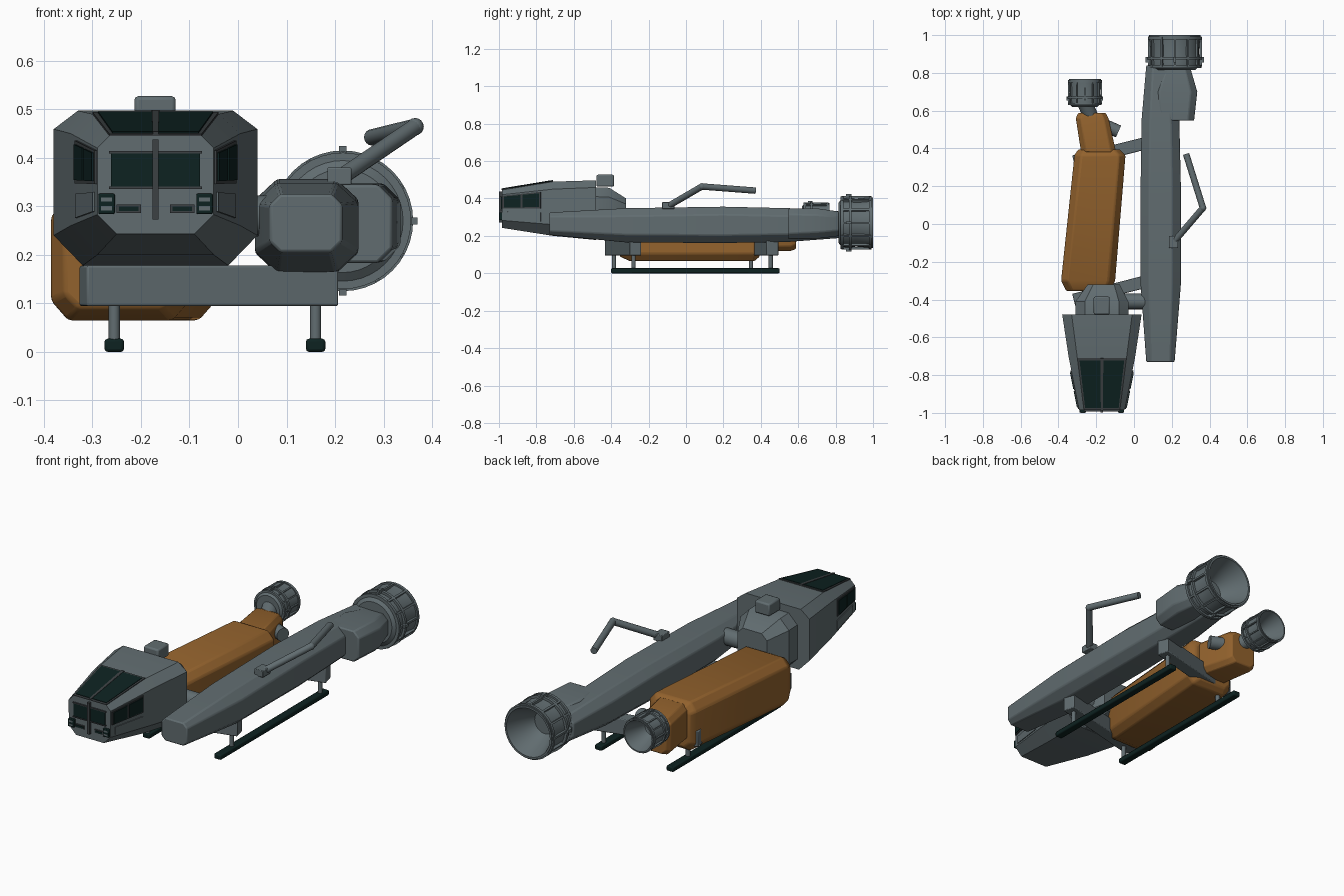
import bpy, bmesh, math
from mathutils import Vector, Matrix

if "Cube" in bpy.data.objects:
    bpy.data.objects.remove(bpy.data.objects["Cube"], do_unlink=True)


def material(name, rgb):
    m = bpy.data.materials.new(name)
    m.use_nodes = True
    m.diffuse_color = (*rgb, 1)
    m.node_tree.nodes["Principled BSDF"].inputs["Base Color"].default_value = (*rgb, 1)
    return m


GREY = material("hull grey", (0.12, 0.152, 0.163))
FRAME = material("frame grey", (0.045, 0.052, 0.056))
ORANGE = material("cargo orange", (0.29, 0.122, 0.026))
DARK = material("dark teal", (0.004, 0.016, 0.015))
made = []


def finish(name, bm, mat, bevel=0.0):
    bmesh.ops.recalc_face_normals(bm, faces=bm.faces)
    mesh = bpy.data.meshes.new(name)
    bm.to_mesh(mesh)
    bm.free()
    ob = bpy.data.objects.new(name, mesh)
    bpy.context.collection.objects.link(ob)
    mesh.materials.append(mat)
    if bevel:
        mod = ob.modifiers.new("bevel", "BEVEL")
        mod.width, mod.segments = bevel, 2
    made.append(ob)
    return ob


def octagon(y, x0, x1, z0, z1, cx, cz, top=None):
    """Chamfered rectangle at depth y; top gives the upper chamfer (x, z)."""
    tx, tz = top or (cx, cz)
    pts = [(x0 + cx, z0), (x1 - cx, z0), (x1, z0 + cz), (x1, z1 - tz),
           (x1 - tx, z1), (x0 + tx, z1), (x0, z1 - tz), (x0, z0 + cz)]
    return [Vector((x, y, z)) for x, z in pts]


def loft(name, rings, mat, bevel=0.0):
    bm = bmesh.new()
    loops = [[bm.verts.new(p) for p in r] for r in rings]
    n = len(rings[0])
    for a, b in zip(loops, loops[1:]):
        for i in range(n):
            j = (i + 1) % n
            bm.faces.new((a[i], a[j], b[j], b[i]))
    bm.faces.new(loops[0])
    bm.faces.new(loops[-1])
    return finish(name, bm, mat, bevel)


def box(name, centre, size, mat, bevel=0.0, rot=Matrix()):
    bm = bmesh.new()
    bmesh.ops.create_cube(bm, size=1, matrix=Matrix.Translation(centre) @ rot @ Matrix.Diagonal((*size, 1)))
    return finish(name, bm, mat, bevel)


def tube(name, a, b, r, mat, r2=None, sides=16):
    a, b = Vector(a), Vector(b)
    d = b - a
    m = Matrix.Translation((a + b) / 2) @ d.to_track_quat("Z", "Y").to_matrix().to_4x4()
    bm = bmesh.new()
    bmesh.ops.create_cone(bm, cap_ends=True, segments=sides, radius1=r,
                          radius2=r if r2 is None else r2, depth=d.length, matrix=m)
    return finish(name, bm, mat)


def panel(name, quad, u0, u1, v0, v1, mat, lift):
    """Thin plate on part of a quad (corners: u0v0, u1v0, u1v1, u0v1)."""
    p, q, r, s = quad
    normal = (q - p).cross(s - p).normalized()
    at = lambda u, v: p.lerp(q, u).lerp(s.lerp(r, u), v)
    flat = [at(u0, v0), at(u1, v0), at(u1, v1), at(u0, v1)]
    return loft(name, [[c - normal * 0.003 for c in flat], [c + normal * lift for c in flat]], mat)


def lathe(name, profile, x, z, mat, segments=40):
    bm = bmesh.new()
    vs = [bm.verts.new((x + r, y, z)) for r, y in profile]
    es = [bm.edges.new(e) for e in zip(vs, vs[1:])]
    bmesh.ops.spin(bm, geom=vs + es, cent=(x, 0, z), axis=(0, 1, 0), angle=math.tau,
                   steps=segments, use_duplicate=False)
    bmesh.ops.remove_doubles(bm, verts=bm.verts, dist=0.0005)
    return finish(name, bm, mat)


# Cockpit
front = octagon(-0.985, -0.29, -0.05, 0.243, 0.445, 0.04, 0.04, (0.025, 0.025))
mid = octagon(-0.71, -0.345, 0.005, 0.2, 0.49, 0.055, 0.06, (0.045, 0.04))
rear = octagon(-0.48, -0.38, 0.04, 0.178, 0.497, 0.06, 0.062, (0.05, 0.038))
loft("cockpit", [front, mid, rear], GREY)
loft("cockpit_neck", [octagon(-0.49, -0.31, -0.03, 0.18, 0.46, 0.05, 0.05),
                      octagon(-0.41, -0.31, -0.03, 0.18, 0.457, 0.05, 0.05),
                      octagon(-0.32, -0.245, -0.075, 0.22, 0.4, 0.03, 0.03)], GREY)
box("roof_box", (-0.171, -0.432, 0.495), (0.085, 0.094, 0.064), GREY, 0.008)
tube("neck_connector", (-0.1, -0.41, 0.28), (0.07, -0.41, 0.28), 0.042, GREY)

# Windscreen, front window and side windows
roof = [front[5], front[4], mid[4], mid[5]]
panel("windscreen_frame", roof, 0.0, 1.0, 0.0, 1.0, FRAME, 0.004)
for i, u in enumerate((0.04, 0.53)):
    panel(f"windscreen_pane_{i}", roof, u, u + 0.43, 0.04, 0.96, DARK, 0.007)
panel("windscreen_bar", roof, 0.47, 0.53, 0, 1, FRAME, 0.009)
face = [Vector((x, -0.985, z)) for x, z in ((-0.27, 0.243), (-0.07, 0.243), (-0.07, 0.445), (-0.27, 0.445))]
panel("front_window", face, 0.04, 0.96, 0.48, 0.83, DARK, 0.005)
for i, v in enumerate((0.46, 0.82)):
    panel(f"front_window_rail_{i}", face, 0.02, 0.98, v, v + 0.025, FRAME, 0.008)
box("front_bar", (-0.17, -0.99, 0.355), (0.013, 0.018, 0.165), FRAME)
sides = {"right": [mid[7], front[7], front[6], mid[6]],
         "left": [front[2], mid[2], mid[3], front[3]]}
for side, quad in sides.items():
    s = -1 if side == "right" else 1
    flip = (lambda a, b: (1 - b, 1 - a)) if side == "right" else (lambda a, b: (a, b))
    panel(side + "_window_frame", quad, *flip(0.02, 0.76), 0.46, 0.96, FRAME, 0.005)
    for i, u in enumerate((0.05, 0.41)):
        panel(f"{side}_window_pane_{i}", quad, *flip(u, u + 0.32), 0.5, 0.92, DARK, 0.009)
    panel(side + "_lower_panel", quad, *flip(0.1, 0.76), 0.06, 0.34, GREY, 0.004)
    # Lamps and vents on the nose
    box(side + "_lamp", (-0.17 + s * 0.101, -0.988, 0.305), (0.034, 0.022, 0.042), DARK, 0.003)
    for z in (0.296, 0.314):
        box(side + "_lamp_lens", (-0.17 + s * 0.101, -0.998, z), (0.022, 0.004, 0.009), GREY)
    box(side + "_vent_surround", (-0.17 + s * 0.055, -0.986, 0.295), (0.05, 0.008, 0.018), FRAME)
    box(side + "_vent", (-0.17 + s * 0.055, -0.989, 0.295), (0.04, 0.008, 0.01), DARK)

# Main fuselage and engine housing
loft("fuselage", [octagon(-0.73, 0.065, 0.215, 0.205, 0.325, 0.022, 0.022),
                  octagon(-0.32, 0.035, 0.248, 0.165, 0.348, 0.045, 0.042),
                  octagon(0.2, 0.035, 0.248, 0.162, 0.356, 0.045, 0.042),
                  octagon(0.55, 0.04, 0.24, 0.168, 0.348, 0.045, 0.042),
                  octagon(0.84, 0.065, 0.215, 0.19, 0.33, 0.035, 0.035)], GREY, 0.006)
loft("engine_housing", [octagon(0.547, 0.11, 0.318, 0.183, 0.345, 0.03, 0.03),
                        octagon(0.7, 0.1, 0.335, 0.185, 0.347, 0.035, 0.035),
                        octagon(0.82, 0.14, 0.3, 0.2, 0.33, 0.03, 0.03)], GREY, 0.006)


# Engine nozzles: open bell, hoops and ribs
def nozzle(name, x, z, y0, r, length):
    P = lambda pts: [(a * r, y0 + b * length) for a, b in pts]
    lathe(name + "_bell", P([(0, 0), (0.72, 0), (0.88, 0.1), (0.9, 0.35), (0.86, 0.5), (0.92, 1),
                             (0.85, 1), (0.62, 0.55), (0.4, 0.25), (0, 0.25)]), x, z, GREY)
    for i, (t, outer) in enumerate(((0.1, 0.95), (0.34, 0.98), (0.92, 0.96))):
        lathe(f"{name}_hoop_{i}", P([(0.84, t - 0.04), (outer, t - 0.04), (outer, t + 0.04),
                                     (0.84, t + 0.04), (0.84, t - 0.04)]), x, z, GREY)
    for i in range(12):
        turn = Matrix.Rotation(math.tau * i / 12, 4, "Y")
        hub = Vector((x, y0 + length * 0.52, z))
        box(f"{name}_rib_{i}", hub + turn @ Vector((0, 0, r * 0.92)),
            (r * 0.07, length * 0.85, r * 0.09), GREY, 0, turn)
        if i % 3 == 0:
            hub.y = y0 + length * 0.3
            box(f"{name}_lug_{i}", hub + turn @ Vector((0, 0, r * 0.98)),
                (r * 0.1, length * 0.16, r * 0.12), GREY, 0, turn)


nozzle("main_nozzle", 0.216, 0.27, 0.815, 0.148, 0.185)
nozzle("small_nozzle", -0.26, 0.29, 0.62, 0.093, 0.148)
tube("small_nozzle_neck", (-0.225, 0.56, 0.26), (-0.26, 0.64, 0.29), 0.04, GREY)

# Cargo pod
loft("cargo_pod", [octagon(-0.355, -0.358, -0.128, 0.09, 0.29, 0.03, 0.03),
                   octagon(-0.3, -0.386, -0.1, 0.065, 0.32, 0.035, 0.04),
                   octagon(0.365, -0.315, -0.045, 0.065, 0.32, 0.035, 0.04),
                   octagon(0.395, -0.295, -0.075, 0.09, 0.3, 0.03, 0.03)], ORANGE, 0.008)
loft("pod_tail", [octagon(0.38, -0.28, -0.095, 0.12, 0.31, 0.025, 0.025),
                  octagon(0.56, -0.308, -0.135, 0.12, 0.31, 0.025, 0.025),
                  octagon(0.588, -0.295, -0.15, 0.13, 0.3, 0.025, 0.025)], ORANGE, 0.005)
tube("pod_tail_fitting", (-0.15, 0.52, 0.25), (-0.082, 0.49, 0.25), 0.034, GREY)

# Cross beams, struts and landing skids
slope = math.atan(0.253)
for end, y in (("front", -0.336), ("rear", 0.397)):
    box(end + "_cross_beam", (-0.06, y, 0.136), (0.535, 0.066, 0.083), GREY, 0.004,
        Matrix.Rotation(slope, 4, "Z"))
for side, x in (("right", -0.255), ("left", 0.16)):
    for end, y in (("front", -0.336), ("rear", 0.397)):
        tube(f"{end}_{side}_strut", (x, y + (x + 0.06) * 0.253, 0.015),
             (x, y + (x + 0.06) * 0.253, 0.12), 0.0115, GREY)
    box(side + "_skid", (x, 0.05, 0.0135), (0.04, 0.9, 0.027), DARK, 0.006)

# Folding arm
box("arm_base", (0.209, -0.095, 0.362), (0.05, 0.065, 0.036), GREY, 0.003)
tube("lower_arm", (0.215, -0.09, 0.362), (0.365, 0.085, 0.464), 0.017, GREY)
tube("upper_arm", (0.365, 0.085, 0.464), (0.276, 0.37, 0.442), 0.017, GREY)
bm = bmesh.new()
bmesh.ops.create_uvsphere(bm, u_segments=16, v_segments=8, radius=0.018,
                          matrix=Matrix.Translation((0.365, 0.085, 0.464)))
finish("arm_elbow", bm, GREY)

# Shading
bpy.ops.object.select_all(action="DESELECT")
for ob in made:
    ob.select_set(True)
bpy.context.view_layer.objects.active = made[0]
bpy.ops.object.shade_smooth_by_angle(angle=math.radians(32))
